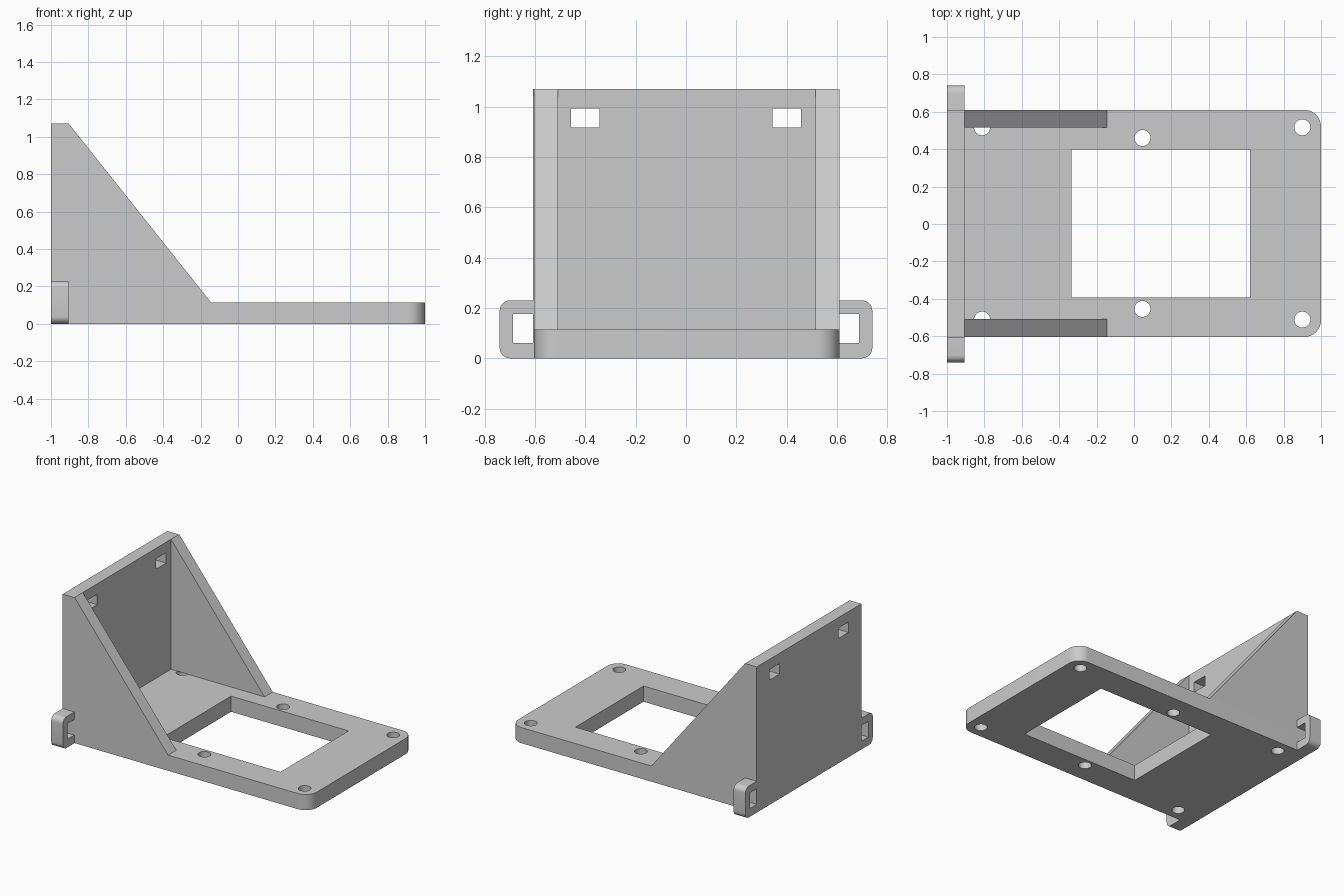
import bpy, bmesh
from math import pi, cos, sin
from mathutils import Matrix

if "Cube" in bpy.data.objects:
    bpy.data.objects.remove(bpy.data.objects["Cube"])

grey = bpy.data.materials.new("plain grey")
grey.use_nodes = True
grey.diffuse_color = (0.6, 0.6, 0.6, 1)
grey.node_tree.nodes["Principled BSDF"].inputs["Base Color"].default_value = (0.6, 0.6, 0.6, 1)

X0, X1 = -1.0, 1.0       # length
WALL_X = -0.905          # inner face of the upright wall
HALF, MID = 0.607, 0.003 # half width of the body and its slight offset
PLATE_T, WALL_TOP = 0.115, 1.07
RIB = 0.095


def arc(cx, cy, r, start, end, n):
    return [(cx + r * cos(start + (end - start) * i / n),
             cy + r * sin(start + (end - start) * i / n)) for i in range(n + 1)]


def circle(cx, cy, r):
    return arc(cx, cy, r, 0, 2 * pi, 32)[:-1]


def rect(a0, a1, b0, b1):
    return [(a0, b0), (a1, b0), (a1, b1), (a0, b1)]


def slab(name, loops, start, end, axes):
    """Extrude a flat outline with holes; axes = world columns of (u, v, depth)."""
    curve = bpy.data.curves.new(name, 'CURVE')
    curve.dimensions = '2D'
    curve.fill_mode = 'BOTH'
    curve.extrude = (end - start) / 2
    for pts in loops:
        sp = curve.splines.new('POLY')
        sp.points.add(len(pts) - 1)
        for p, (u, v) in zip(sp.points, pts):
            p.co = (u, v, 0, 1)
        sp.use_cyclic_u = True
    temp = bpy.data.objects.new(name + "_outline", curve)
    bpy.context.collection.objects.link(temp)
    bpy.context.view_layer.update()
    graph = bpy.context.evaluated_depsgraph_get()
    mesh = bpy.data.meshes.new_from_object(temp.evaluated_get(graph))
    bpy.data.objects.remove(temp)
    mesh.name = name
    # Turn the slab into place and weld it
    mesh.transform(Matrix.Translation((0, 0, (start + end) / 2)))
    mesh.transform(Matrix(axes).transposed().to_4x4())
    bm = bmesh.new()
    bm.from_mesh(mesh)
    bmesh.ops.remove_doubles(bm, verts=bm.verts, dist=1e-4)
    bmesh.ops.recalc_face_normals(bm, faces=bm.faces)
    bm.to_mesh(mesh)
    bm.free()
    mesh.materials.clear()
    mesh.materials.append(grey)
    ob = bpy.data.objects.new(name, mesh)
    bpy.context.collection.objects.link(ob)
    bpy.ops.object.select_all(action='DESELECT')
    ob.select_set(True)
    bpy.context.view_layer.objects.active = ob
    bpy.ops.object.shade_smooth_by_angle(angle=pi / 6)
    return ob


XY = ((1, 0, 0), (0, 1, 0), (0, 0, 1))
YZ = ((0, 1, 0), (0, 0, 1), (1, 0, 0))
XZ = ((1, 0, 0), (0, 0, 1), (0, 1, 0))

# Base plate: rounded far corners, square window, six screw holes
lo, hi, r = MID - HALF, MID + HALF, 0.09
plate = ([(WALL_X, hi), (WALL_X, lo)]
         + arc(X1 - r, lo + r, r, -pi / 2, 0, 12)
         + arc(X1 - r, hi - r, r, 0, pi / 2, 12))
holes = [circle(x, MID + s * y, 0.043)
         for x, y in ((-0.812, 0.514), (0.045, 0.457), (0.9, 0.514)) for s in (-1, 1)]
window = rect(-0.335, 0.62, MID - 0.395, MID + 0.395)
slab("base_plate", [plate, window] + holes, 0, PLATE_T, XY)

# Upright wall with a rounded strap loop on each side
lug, lug_top, lr = 0.74, 0.23, 0.04
right_side = (arc(lug - lr, lr, lr, -pi / 2, 0, 8)
              + arc(lug - lr, lug_top - lr, lr, 0, pi / 2, 8)
              + [(HALF, lug_top), (HALF, WALL_TOP)])
wall = right_side + [(-y, z) for y, z in reversed(right_side)]
slots = [rect(HALF, 0.688, 0.06, 0.175), rect(-0.688, -HALF, 0.06, 0.175)]
# Keep the slot edge just off the outline's inner corner
ports = [rect(0.343, 0.457, 0.917, 0.993), rect(-0.457, -0.343, 0.917, 0.993)]
slab("upright_wall", [wall] + slots + ports, X0, WALL_X, YZ)

# Triangular side ribs
rib = [(WALL_X, PLATE_T), (-0.145, PLATE_T), (WALL_X, WALL_TOP)]
slab("left_rib", [rib], hi - RIB, hi, XZ)
slab("right_rib", [rib], lo, lo + RIB, XZ)
